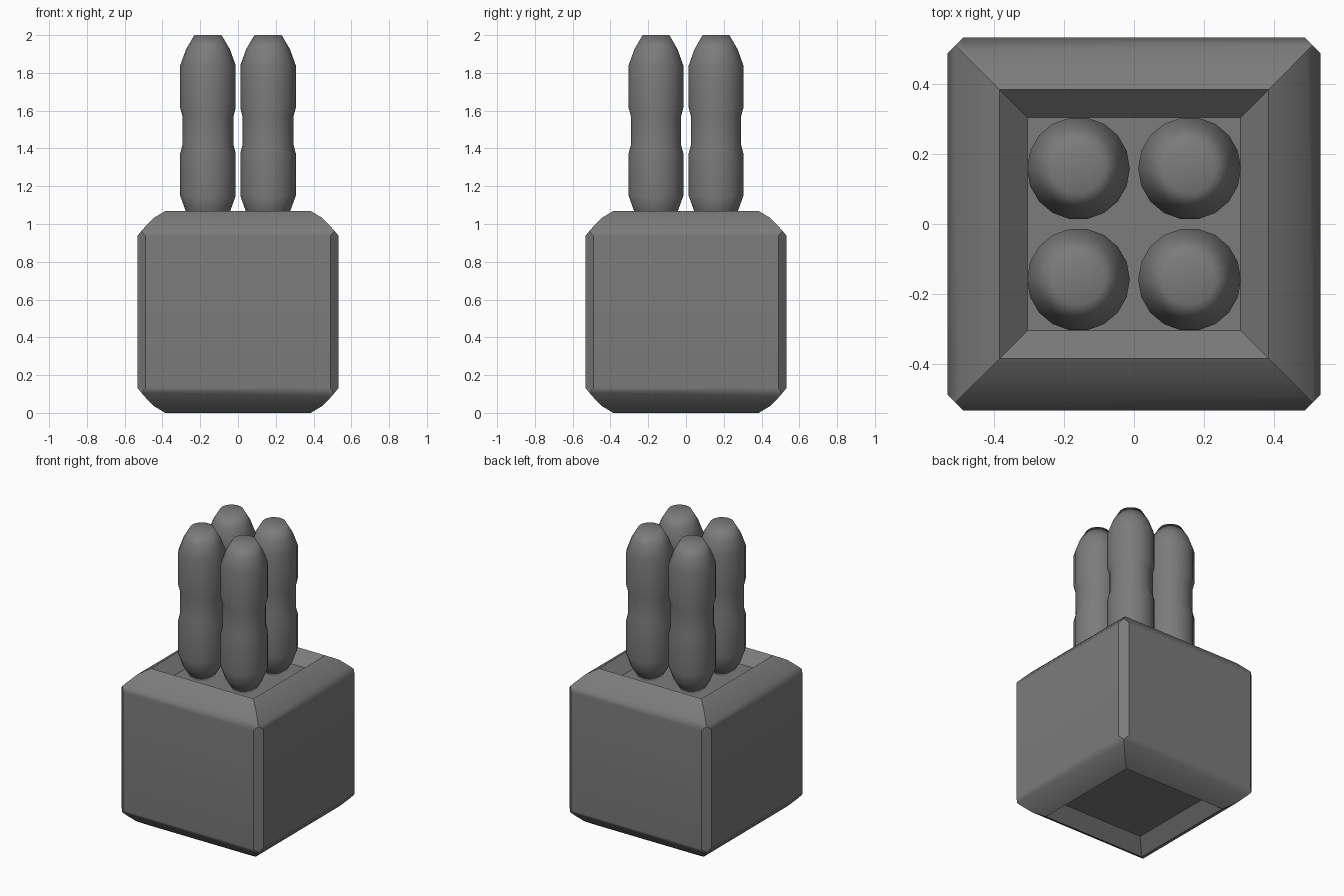
import bpy, bmesh
from math import radians, cos, sin, pi

if "Cube" in bpy.data.objects:
    bpy.data.objects.remove(bpy.data.objects["Cube"])

grey = bpy.data.materials.new("dark_grey")
grey.diffuse_color = (0.2, 0.2, 0.2, 1)
grey.use_nodes = True
grey.node_tree.nodes["Principled BSDF"].inputs["Base Color"].default_value = grey.diffuse_color


def finish(bm, name, angle):
    bmesh.ops.recalc_face_normals(bm, faces=bm.faces[:])
    mesh = bpy.data.meshes.new(name)
    bm.to_mesh(mesh)
    bm.free()
    mesh.materials.append(grey)
    ob = bpy.data.objects.new(name, mesh)
    bpy.context.collection.objects.link(ob)
    bpy.ops.object.select_all(action='DESELECT')
    ob.select_set(True)
    bpy.context.view_layer.objects.active = ob
    bpy.ops.object.shade_smooth_by_angle(angle=radians(angle))
    # Keep the large faces flat in shading
    mod = ob.modifiers.new("weighted_normals", 'WEIGHTED_NORMAL')
    mod.keep_sharp = True
    return ob


def loft(profile, sides, start, scale):
    """Stack rings of (radius, z), bridge them and cap both ends."""
    bm = bmesh.new()
    rings = []
    for r, z in profile:
        rings.append([bm.verts.new((r * scale * cos(start + 2 * pi * i / sides),
                                    r * scale * sin(start + 2 * pi * i / sides), z))
                      for i in range(sides)])
    for a, b in zip(rings, rings[1:]):
        for i in range(sides):
            j = (i + 1) % sides
            bm.faces.new((a[i], a[j], b[j], b[i]))
    bm.faces.new(rings[0])
    bm.faces.new(rings[-1])
    return bm


def mirrored(half, height):
    return half + [(r, height - z) for r, z in reversed(half)]


# Block: square rings with rounded rims and a sunken panel top and bottom
H = 1.069
half = [(0.305, 0.08), (0.385, 0), (0.447, 0.037), (0.495, 0.087), (0.533, 0.132)]
bm = loft(mirrored(half, H), 4, pi / 4, 2 ** 0.5)

# Chamfer the four upright corners
for sx in (-1, 1):
    for sy in (-1, 1):
        res = bmesh.ops.bisect_plane(
            bm, geom=bm.verts[:] + bm.edges[:] + bm.faces[:],
            plane_co=(0.511 * sx, 0.511 * sy, 0), plane_no=(sx, sy, 0), clear_outer=True)
        edges = [g for g in res['geom_cut'] if isinstance(g, bmesh.types.BMEdge)]
        bmesh.ops.holes_fill(bm, edges=edges, sides=0)
finish(bm, "block", 41.5)

# Four waisted rods standing in the top recess
rod_half = [(0.072, 0), (0.116, 0.075), (0.147, 0.16), (0.147, 0.385),
            (0.135, 0.43)]
rod_profile = [(r, z + 0.989) for r, z in mirrored(rod_half, 1.011)]
for row, y in (("front", -0.159), ("back", 0.159)):
    for side, x in (("left", -0.159), ("right", 0.159)):
        rod = finish(loft(rod_profile, 18, 0, 1), f"rod_{row}_{side}", 80)
        rod.location = (x, y, 0)
